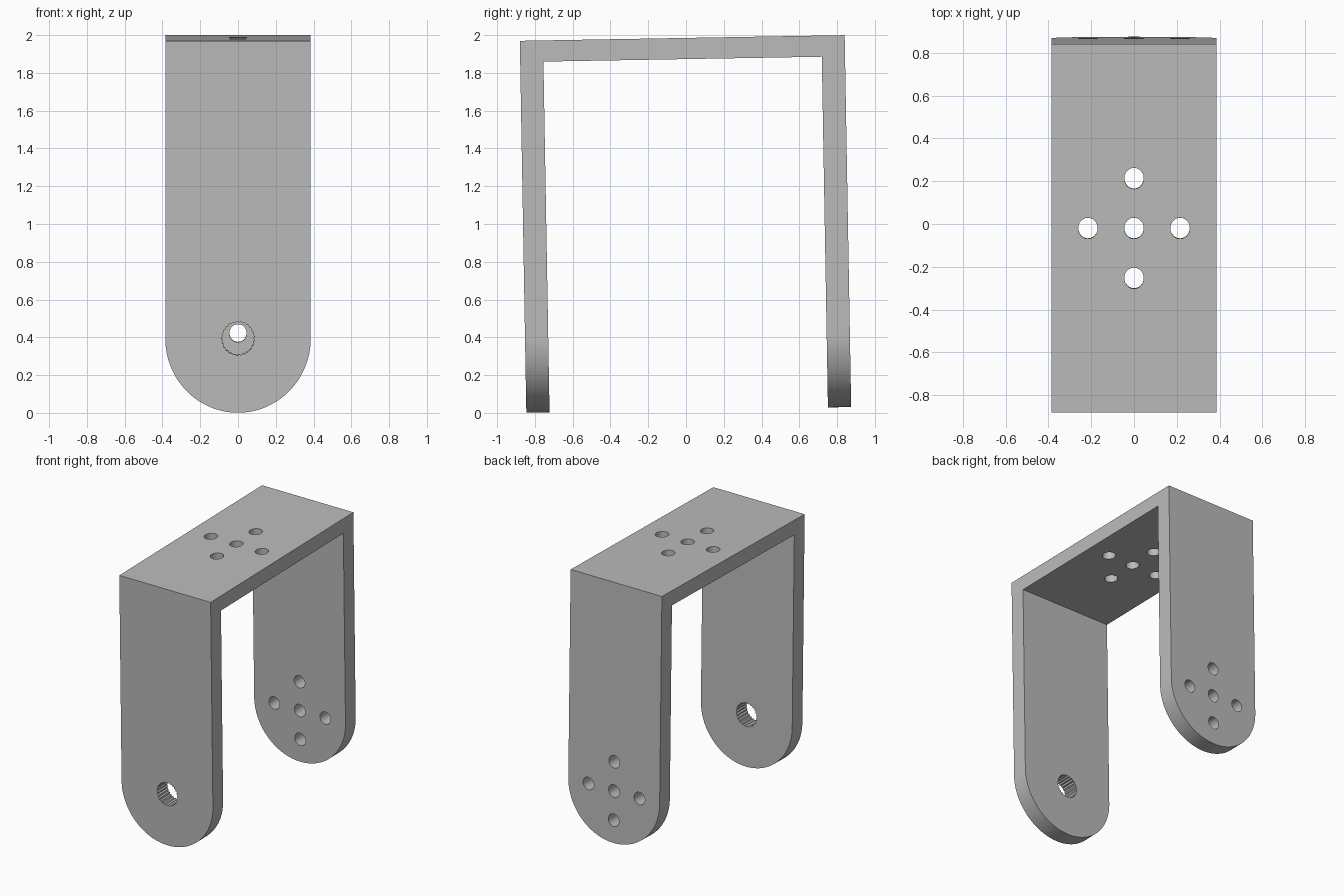
import bpy, bmesh
from math import sin, cos, pi, radians
from mathutils import Matrix, Vector

cube = bpy.data.objects.get("Cube")
if cube:
    bpy.data.objects.remove(cube, do_unlink=True)

HALF_W, HALF_D, HEIGHT = 0.385, 0.86, 1.969
LEG, TOP = 0.123, 0.112          # plate thicknesses
EYE = 0.393                      # height of the hole centres in the legs

grey = bpy.data.materials.new("plain grey")
grey.use_nodes = True
colour = (0.5, 0.5, 0.5, 1)
grey.diffuse_color = colour
grey.node_tree.nodes["Principled BSDF"].inputs["Base Color"].default_value = colour


def prism(name, points, start, direction):
    """Extrude a closed outline of 3D points along a direction."""
    bm = bmesh.new()
    face = bm.faces.new([bm.verts.new(Vector(p) + Vector(start)) for p in points])
    extruded = bmesh.ops.extrude_face_region(bm, geom=[face])["geom"]
    verts = [v for v in extruded if isinstance(v, bmesh.types.BMVert)]
    bmesh.ops.translate(bm, verts=verts, vec=direction)
    bmesh.ops.recalc_face_normals(bm, faces=bm.faces)
    mesh = bpy.data.meshes.new(name)
    bm.to_mesh(mesh)
    bm.free()
    mesh.materials.append(grey)
    obj = bpy.data.objects.new(name, mesh)
    bpy.context.collection.objects.link(obj)
    return obj


def ring(rx, ry, count=32):
    return [(rx * cos(2 * pi * i / count), ry * sin(2 * pi * i / count)) for i in range(count)]


def combine(body, tool, operation):
    """Apply a boolean and drop the tool."""
    bpy.context.view_layer.objects.active = body
    mod = body.modifiers.new(tool.name, "BOOLEAN")
    mod.operation, mod.solver, mod.object = operation, "EXACT", tool
    bpy.ops.object.modifier_apply(modifier=mod.name)
    bpy.data.objects.remove(tool, do_unlink=True)


# U-shaped strip, bent from front leg over the top to the rear leg
half = [(HALF_D, HEIGHT), (HALF_D, 0), (HALF_D - LEG, 0), (HALF_D - LEG, HEIGHT - TOP)]
profile = half + [(-y, z) for y, z in reversed(half)]
bracket = prism("bracket", [(0, y, z) for y, z in profile], (-HALF_W, 0, 0), (2 * HALF_W, 0, 0))

# Rounded leg ends
arc = [(-HALF_W * cos(pi * i / 64), 0, EYE - EYE * sin(pi * i / 64)) for i in range(65)]
outline = arc + [(HALF_W, 0, 3), (-HALF_W, 0, 3)]
combine(bracket, prism("rounded_outline", outline, (0, -2, 0), (0, 4, 0)), "INTERSECT")

# Cross of five holes in the top plate and in the rear leg
for i, j in [(0, 0), (1, 0), (-1, 0), (0, 1), (0, -1)]:
    hole = [(x, y, 0) for x, y in ring(0.0455, 0.049)]
    combine(bracket, prism("top_hole", hole, (i * 0.215, j * 0.233, 1.7), (0, 0, 0.5)), "DIFFERENCE")
    hole = [(x, 0, z) for x, z in ring(0.0455, 0.0475)]
    combine(bracket, prism("rear_hole", hole, (i * 0.215, 0.5, EYE + j * 0.221), (0, 0.6, 0)), "DIFFERENCE")

# Toothed shaft hole in the front leg
teeth = []
for i, (x, z) in enumerate(ring(0.088, 0.091, 50)):
    r = 1 if i % 2 else 0.925
    teeth.append((x * r, 0, z * r))
combine(bracket, prism("shaft_hole", teeth, (0, -1.1, EYE), (0, 0.6, 0)), "DIFFERENCE")

# Slight lean of the whole bracket
bracket.data.transform(Matrix.Translation((0, 0.0145, 0.016)) @ Matrix.Rotation(radians(1), 4, "X"))
bpy.ops.object.select_all(action="DESELECT")
bracket.select_set(True)
bpy.context.view_layer.objects.active = bracket
bpy.ops.object.shade_smooth_by_angle(angle=radians(25))
